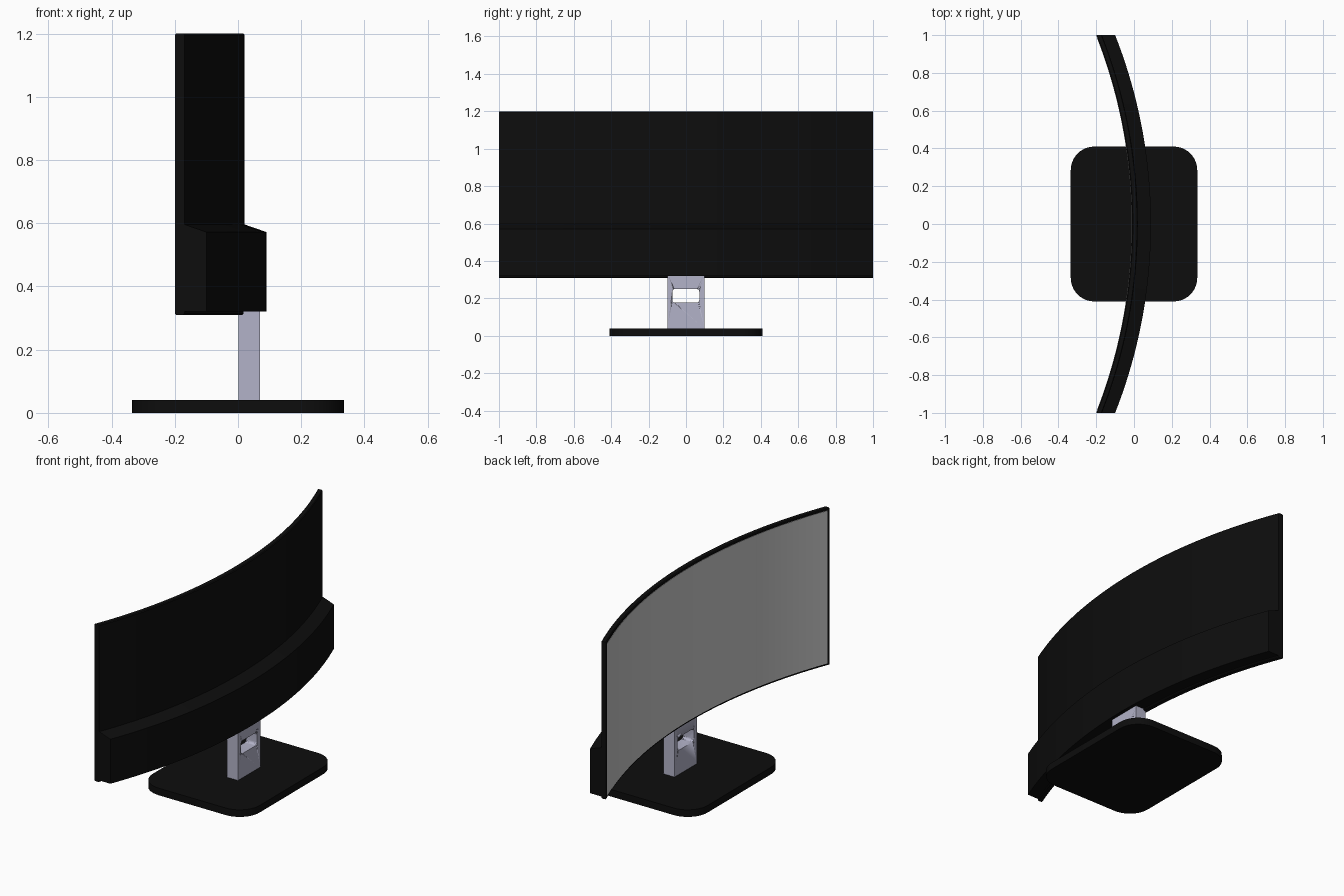
import bpy
import bmesh
import math
from mathutils import Matrix

if "Cube" in bpy.data.objects:
    bpy.data.objects.remove(bpy.data.objects["Cube"], do_unlink=True)

RADIUS = 2.73      # curvature of the display
SEGMENTS = 40


def material(name, rgb):
    mat = bpy.data.materials.new(name)
    mat.use_nodes = True
    mat.diffuse_color = (*rgb, 1)
    mat.node_tree.nodes["Principled BSDF"].inputs["Base Color"].default_value = (*rgb, 1)
    return mat


black = material("black plastic", (0.004, 0.004, 0.004))
silver = material("silver lilac", (0.45, 0.45, 0.58))
grey = material("screen grey", (0.58, 0.58, 0.58))


def finish(name, bm, mat):
    bmesh.ops.recalc_face_normals(bm, faces=bm.faces)
    mesh = bpy.data.meshes.new(name)
    bm.to_mesh(mesh)
    bm.free()
    mesh.materials.append(mat)
    obj = bpy.data.objects.new(name, mesh)
    bpy.context.collection.objects.link(obj)
    bpy.ops.object.select_all(action="DESELECT")
    obj.select_set(True)
    bpy.context.view_layer.objects.active = obj
    bpy.ops.object.shade_smooth_by_angle(angle=math.radians(30))
    return obj


def curved_bar(name, profile, half_width, mat):
    """Sweep an (x, z) profile along y, following the display arc."""
    bm = bmesh.new()
    rings = []
    for i in range(SEGMENTS + 1):
        y = half_width * (2 * i / SEGMENTS - 1)
        bend = math.sqrt(RADIUS ** 2 - y ** 2) - RADIUS
        rings.append([bm.verts.new((x + bend, y, z)) for x, z in profile])
    n = len(profile)
    for a, b in zip(rings, rings[1:]):
        for k in range(n):
            bm.faces.new((a[k], a[(k + 1) % n], b[(k + 1) % n], b[k]))
    bm.faces.new(rings[0])
    bm.faces.new(rings[-1])
    return finish(name, bm, mat)


def rounded_box(name, low, high, axis, radius, mat):
    """Box whose edges along one axis are rounded."""
    bm = bmesh.new()
    size = [h - l for l, h in zip(low, high)]
    mid = [(h + l) / 2 for l, h in zip(low, high)]
    bmesh.ops.create_cube(bm, size=1, matrix=Matrix.Translation(mid) @ Matrix.Diagonal((*size, 1)))
    if radius:
        edges = [e for e in bm.edges
                 if abs(e.verts[0].co[axis] - e.verts[1].co[axis]) > size[axis] / 2]
        bmesh.ops.bevel(bm, geom=edges, offset=radius, segments=10, profile=0.5, affect="EDGES")
    return finish(name, bm, mat)


# Curved display panel with slightly chamfered edges
c = 0.004
curved_bar("display_panel", [
    (-0.01, 0.31 + c), (-0.01 + c, 0.31), (0.02 - c, 0.31), (0.02, 0.31 + c),
    (0.02, 1.2 - c), (0.02 - c, 1.2), (-0.01 + c, 1.2), (-0.01, 1.2 - c)], 1.0, black)

# Screen plate on the concave side
curved_bar("screen", [(-0.012, 0.322), (-0.008, 0.322),
                      (-0.008, 1.187), (-0.012, 1.187)], 0.985, grey)

# Thick lower housing on the convex side, with a sloping top
curved_bar("rear_housing", [(0.015, 0.32), (0.09, 0.32), (0.09, 0.572), (0.015, 0.598)],
           1.0, black)

# Foot plate with rounded corners
rounded_box("base_plate", (-0.335, -0.41, 0), (0.335, 0.41, 0.04), 2, 0.125, black)

# Upright column with a rounded cable opening
column = rounded_box("stand_column", (0.002, -0.1, 0.035), (0.07, 0.1, 0.34), 0, 0, silver)
cutter = rounded_box("cable_opening_cutter", (-0.1, -0.073, 0.177), (0.2, 0.071, 0.25),
                     0, 0.015, silver)
cutter.hide_render = True
cutter.display_type = "WIRE"
cutter.hide_set(True)
opening = column.modifiers.new("cable_opening", "BOOLEAN")
opening.operation = "DIFFERENCE"
opening.solver = "EXACT"
opening.object = cutter
